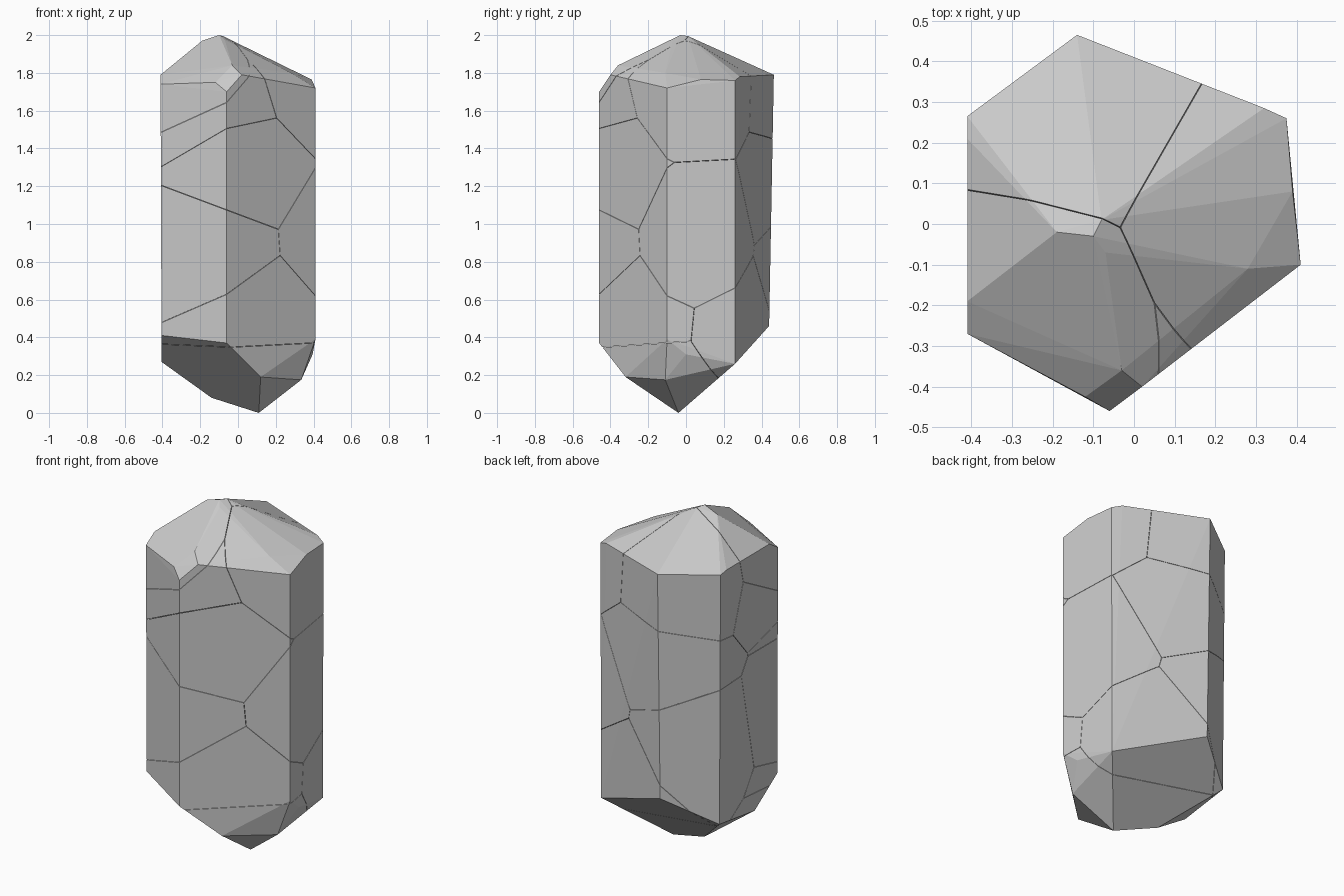
import bpy, bmesh
from mathutils import Vector

old = bpy.data.objects.get("Cube")
if old:
    bpy.data.objects.remove(old, do_unlink=True)

GAP = 0.001  # half-width of the cracks

stone = bpy.data.materials.new("grey_stone")
stone.use_nodes = True
GREY = (0.6, 0.6, 0.6, 1)
stone.diffuse_color = GREY
stone.node_tree.nodes["Principled BSDF"].inputs["Base Color"].default_value = GREY

# Corners of the six-sided column where the walls meet the tips
crown = [(-.41, .265, 1.78), (-.41, .21, 1.79), (-.14, .465, 1.79),
         (.32, .285, 1.78), (.375, .26, 1.76), (.41, -.10, 1.72),
         (.39, .08, 1.765), (.28, -.11, 1.80), (.02, -.40, 1.79),
         (-.06, -.46, 1.70), (-.12, -.425, 1.75), (-.03, -.36, 1.84),
         (-.41, -.27, 1.74), (-.41, -.19, 1.79)]
peak = [(-.19, -.02, 1.97), (-.10, -.03, 2.0), (-.08, .01, 1.995), (-.07, -.07, 1.975)]
foot = [(-.405, -.27, .41), (-.405, -.06, .27), (-.40, .26, .31),
        (-.14, .44, .46), (.37, .26, .26), (.395, 0, .31),
        (.41, -.10, .39), (-.06, -.46, .37), (.12, -.32, .19),
        (.335, -.11, .175), (-.14, .03, .08), (.11, -.04, 0)]


def crystal_body():
    """Closed faceted column around the corner points."""
    bm = bmesh.new()
    for p in crown + peak + foot:
        bm.verts.new(p)
    hull = bmesh.ops.convex_hull(bm, input=bm.verts)
    inside = {v for v in hull["geom_interior"] + hull["geom_unused"]
              if isinstance(v, bmesh.types.BMVert)}
    if inside:
        bmesh.ops.delete(bm, geom=list(inside), context='VERTS')
    bmesh.ops.dissolve_limit(bm, angle_limit=0.04, verts=bm.verts, edges=bm.edges)
    bmesh.ops.recalc_face_normals(bm, faces=bm.faces)
    return bm


def keep_side(bm, point, normal):
    """Cut the solid by a plane, drop the far side and cap the cut."""
    cut = bmesh.ops.bisect_plane(bm, geom=bm.verts[:] + bm.edges[:] + bm.faces[:],
                                 dist=1e-6, plane_co=point, plane_no=normal,
                                 clear_outer=True)
    rim = [e for e in cut["geom_cut"]
           if isinstance(e, bmesh.types.BMEdge) and e.is_boundary]
    if len(rim) > 2:
        bmesh.ops.edgeloop_fill(bm, edges=rim)


# Centres of the shards the cracked crystal breaks into
centres = [Vector(c) for c in [
    (.05, -.10, .22), (.05, -.12, .52), (-.15, -.20, .88), (.35, .10, .93),
    (0, -.20, 1.28), (-.12, -.12, 1.56), (.27, .05, 1.72), (-.30, -.25, 1.80),
    (-.12, .25, 1.68), (-.05, .30, 1.20), (-.22, .28, .78), (.12, .30, .48)]]

body = crystal_body()
for i, centre in enumerate(centres):
    bm = body.copy()
    for other in centres:
        if other is not centre:
            normal = (other - centre).normalized()
            keep_side(bm, (centre + other) / 2 - normal * GAP, normal)
    bmesh.ops.recalc_face_normals(bm, faces=bm.faces)
    mesh = bpy.data.meshes.new(f"crystal_shard_{i + 1}")
    bm.to_mesh(mesh)
    bm.free()
    mesh.materials.append(stone)
    shard = bpy.data.objects.new(mesh.name, mesh)
    bpy.context.collection.objects.link(shard)
body.free()
